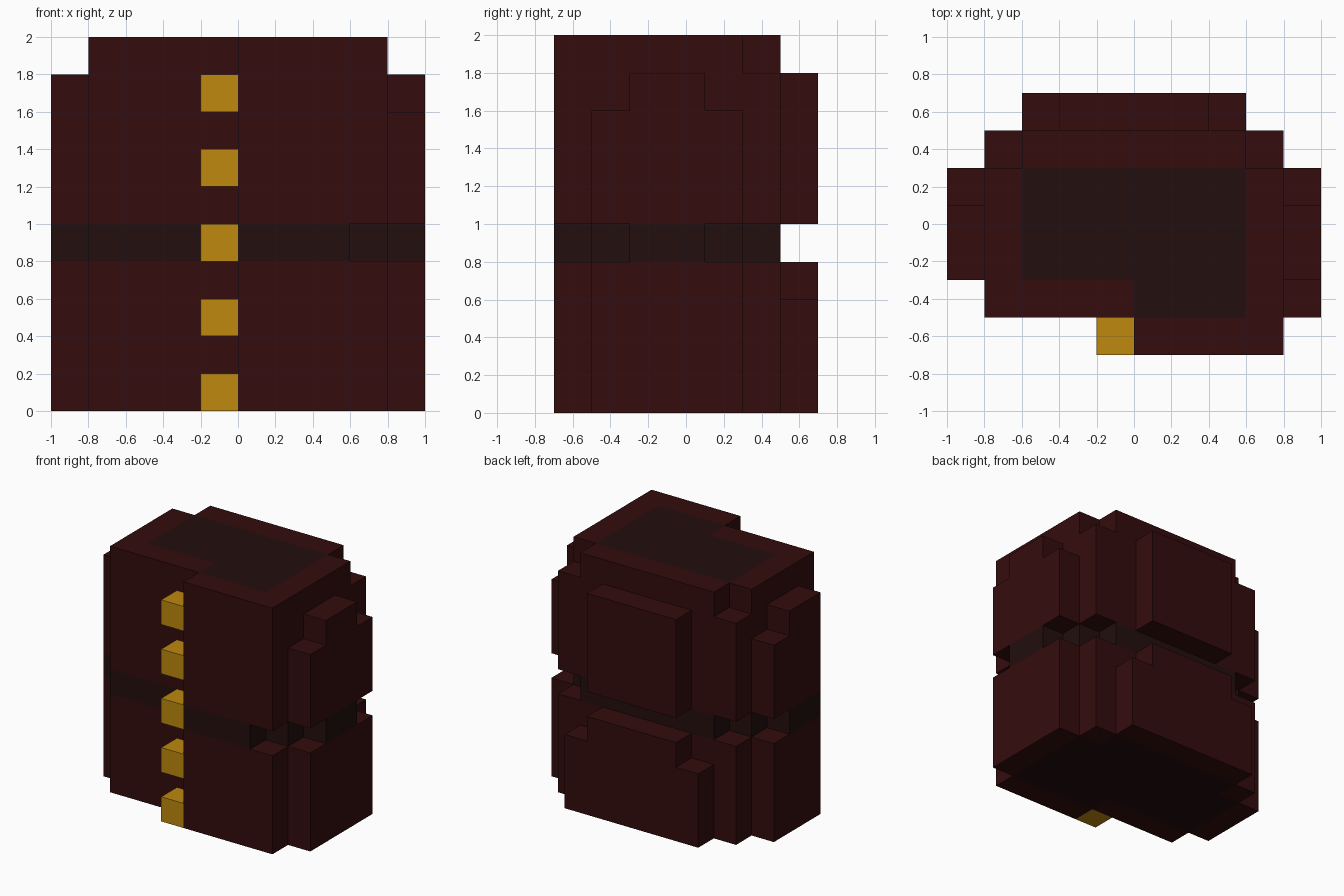
import bpy, bmesh

cube = bpy.data.objects.get("Cube")
if cube:
    bpy.data.objects.remove(cube, do_unlink=True)

U = 0.2  # block size


def material(name, rgb):
    m = bpy.data.materials.new(name)
    m.use_nodes = True
    m.diffuse_color = (*rgb, 1)
    bsdf = m.node_tree.nodes["Principled BSDF"]
    bsdf.inputs["Base Color"].default_value = (*rgb, 1)
    bsdf.inputs["Roughness"].default_value = 0.9
    return m


COAT = material("dark red cloth", (0.0343, 0.0037, 0.0040))
DARK = material("dark brown lining", (0.0159, 0.0044, 0.0040))
GOLD = material("gold", (0.515, 0.250, 0.0044))


def slab(name, rows, z0, z1, outer, inner=None):
    """Blocky slab: rows of (x start, x end) in blocks, front to back from y = -0.7.
    Blocks enclosed on all four sides take the inner material."""
    cells = {(x, y) for y, (a, b) in enumerate(rows) for x in range(a, b)}
    bm = bmesh.new()
    for x, y in sorted(cells):
        corners = [(x, y), (x + 1, y), (x + 1, y + 1), (x, y + 1)]
        f = bm.faces.new([bm.verts.new((i * U, j * U - 0.7, z0 * U)) for i, j in corners])
        enclosed = {(x + 1, y), (x - 1, y), (x, y + 1), (x, y - 1)} <= cells
        f.material_index = 1 if inner and enclosed else 0
    bmesh.ops.remove_doubles(bm, verts=bm.verts[:], dist=1e-4)
    # Raise the plan into a solid, keeping the bottom
    bottom = bm.faces[:]
    ext = bmesh.ops.extrude_face_region(bm, geom=bottom, use_keep_orig=True)
    top = [g for g in ext["geom"] if isinstance(g, bmesh.types.BMVert)]
    bmesh.ops.translate(bm, verts=top, vec=(0, 0, (z1 - z0) * U))
    # Walls are always the outer colour
    bm.normal_update()
    for f in bm.faces:
        if abs(f.normal.z) < 0.5:
            f.material_index = 0
    bmesh.ops.recalc_face_normals(bm, faces=bm.faces[:])
    bmesh.ops.dissolve_limit(bm, angle_limit=0.01, verts=bm.verts[:],
                             edges=bm.edges[:], delimit={'MATERIAL'})
    me = bpy.data.meshes.new(name)
    bm.to_mesh(me)
    bm.free()
    me.materials.append(outer)
    if inner:
        me.materials.append(inner)
    ob = bpy.data.objects.new(name, me)
    bpy.context.collection.objects.link(ob)
    return ob


# Coat rows shared by the skirt and chest, without the back panel
body = [(0, 4), (-4, 5), (-5, 5), (-5, 5), (-5, 5), (-4, 4)]

# Coat skirt, with a wider back panel at the bottom
slab("coat_skirt", body + [(-3, 3)], 0, 3, COAT, DARK)
slab("coat_hip", body + [(-2, 2)], 3, 4, COAT, DARK)

# Belt, pinched in at the corners
slab("belt", [(0, 3), (-4, 4), (-5, 5), (-5, 5), (-4, 4), (-3, 3)], 4, 5, DARK)

# Coat chest, shoulders and collar
slab("coat_chest", body + [(-2, 2)], 5, 8, COAT, DARK)
slab("coat_shoulders", [(0, 4), (-4, 4), (-5, 5), (-5, 5), (-4, 4), (-4, 4), (-2, 2)],
     8, 9, COAT, DARK)
slab("coat_collar", [(0, 4), (-4, 4), (-4, 4), (-4, 4), (-4, 4), (-3, 3)],
     9, 10, COAT, DARK)

# Row of buttons beside the front flap
for i in range(5):
    slab(f"button_{i + 1}", [(-1, 0)], 2 * i, 2 * i + 1, GOLD)
